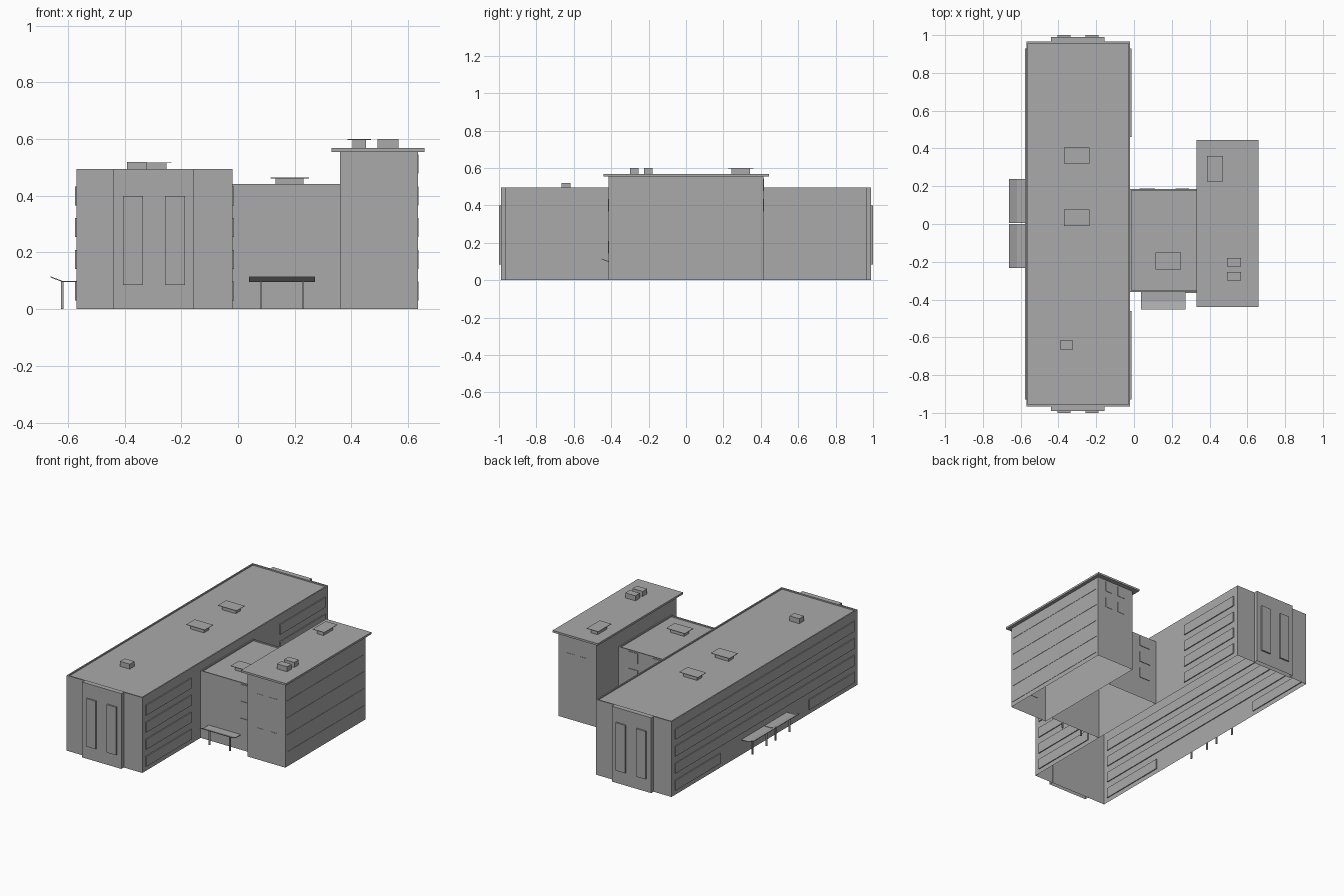
import bpy, bmesh

cube = bpy.data.objects.get("Cube")
if cube:
    bpy.data.objects.remove(cube, do_unlink=True)

grey = bpy.data.materials.new("concrete grey")
grey.use_nodes = True
grey.diffuse_color = (0.4, 0.4, 0.4, 1)
grey.node_tree.nodes["Principled BSDF"].inputs["Base Color"].default_value = (0.4, 0.4, 0.4, 1)


def finish(name, bm):
    mesh = bpy.data.meshes.new(name)
    bm.to_mesh(mesh)
    bm.free()
    mesh.materials.append(grey)
    obj = bpy.data.objects.new(name, mesh)
    bpy.context.collection.objects.link(obj)
    return obj


def add_box(bm, x, y, z):
    """Add a box given its (low, high) extents."""
    verts = bmesh.ops.create_cube(bm, size=1)["verts"]
    for v in verts:
        for i, (a, b) in enumerate((x, y, z)):
            v.co[i] = (a + b) / 2 + v.co[i] * (b - a)
    return verts


def box(name, x, y, z):
    bm = bmesh.new()
    add_box(bm, x, y, z)
    return finish(name, bm)


def shell(name, x, y, height, rim=0.0, drop=0.008):
    """Hollow block open at the bottom, with an optional raised parapet."""
    bm = bmesh.new()
    add_box(bm, x, y, (0, height))
    bm.normal_update()
    floor = [f for f in bm.faces if f.normal.z < -0.9]
    bmesh.ops.delete(bm, geom=floor, context="FACES_ONLY")
    if rim:
        top = [f for f in bm.faces if f.normal.z > 0.9]
        bmesh.ops.inset_region(bm, faces=top, thickness=rim)
        inner = bmesh.ops.extrude_discrete_faces(bm, faces=top)["faces"]
        bmesh.ops.translate(bm, verts=inner[0].verts, vec=(0, 0, -drop))
    return finish(name, bm)


def windows(name, axis, wall, spans, bands, depth):
    """Thin window panels straddling a wall that faces along the axis."""
    bm = bmesh.new()
    across = (wall - depth, wall + depth)
    for span in spans:
        for band in bands:
            if axis == "x":
                add_box(bm, across, span, band)
            else:
                add_box(bm, span, across, band)
    return finish(name, bm)


# Main blocks
shell("long_wing", (-0.57, -0.02), (-0.965, 0.965), 0.495, 0.012)
shell("link_wing", (-0.02, 0.36), (-0.36, 0.185), 0.442, 0.01)
shell("tall_wing", (0.36, 0.635), (-0.415, 0.415), 0.555)
box("tall_wing_roof_slab", (0.33, 0.658), (-0.44, 0.445), (0.555, 0.568))

# Projecting stair bays with tall windows on both ends
for side, s in (("front", -1), ("back", 1)):
    shell(f"{side}_stair_bay", (-0.44, -0.155), sorted((s * 0.96, s * 0.99)), 0.495)
    windows(f"{side}_stair_windows", "y", s * 0.99,
            [(-0.405, -0.335), (-0.257, -0.187)], [(0.085, 0.4)], 0.01)

# Window strips of the long wing
floors = [(0.03 + 0.112 * i, 0.097 + 0.112 * i) for i in range(5)]
ends = [(-0.93, -0.46), (0.46, 0.93)]
windows("long_wing_outer_strips", "x", -0.57, [(-0.93, 0.93)], floors[1:4], 0.006)
windows("long_wing_outer_ground_strips", "x", -0.57, ends, floors[:1], 0.006)
windows("long_wing_inner_strips", "x", -0.02, ends, floors[:4], 0.006)

# Windows of the tall and link wings
windows("tall_wing_strips", "x", 0.635, [(-0.4, 0.4)], floors, 0.002)
small = [(0.425, 0.48), (0.52, 0.575)]
windows("tall_wing_front_windows", "y", -0.415, small, floors[1:4:2], 0.002)
windows("tall_wing_back_windows", "y", 0.415, small, floors[3:], 0.002)
windows("link_front_windows", "y", -0.36, [(0.27, 0.33)], floors[1:4], 0.004)
windows("link_back_windows", "y", 0.185, [(0.03, 0.11), (0.22, 0.29)], floors[1:4], 0.004)


# Rooftop vents: a box with an overhanging lid
def vent(name, x, y, base, height, lip=0.018):
    box(name + "_body", (x[0] + lip, x[1] - lip), (y[0] + lip, y[1] - lip),
        (base - 0.01, base + height))
    box(name + "_lid", x, y, (base + height, base + height + 0.003))


vent("long_roof_vent_back", (-0.37, -0.235), (0.32, 0.405), 0.495, 0.02)
vent("long_roof_vent_middle", (-0.37, -0.235), (-0.01, 0.078), 0.495, 0.02)
vent("link_roof_vent", (0.115, 0.25), (-0.24, -0.152), 0.442, 0.019)
vent("tall_roof_vent", (0.386, 0.47), (0.225, 0.36), 0.568, 0.029)
box("long_roof_hatch", (-0.392, -0.322), (-0.665, -0.617), (0.485, 0.52))
for i, y in enumerate((-0.3, -0.225)):
    box(f"tall_roof_hatch_{i + 1}", (0.493, 0.567), (y, y + 0.046), (0.568, 0.601))


# Entrance canopies: a folded plate on two posts, built facing the front
def canopy(name, location, turn=0.0):
    bm = bmesh.new()
    half, thick = 0.117, 0.004
    profile = [(0, 0.1), (-0.05, 0.1), (-0.092, 0.116)]
    loop = profile + [(y, z - thick) for y, z in reversed(profile)]
    face = bm.faces.new([bm.verts.new((-half, y, z)) for y, z in loop])
    out = bmesh.ops.extrude_face_region(bm, geom=[face])["geom"]
    moved = [v for v in out if isinstance(v, bmesh.types.BMVert)]
    bmesh.ops.translate(bm, verts=moved, vec=(2 * half, 0, 0))
    for x in (-0.074, 0.074):
        add_box(bm, (x - 0.004, x + 0.004), (-0.054, -0.046), (0, 0.098))
    bmesh.ops.recalc_face_normals(bm, faces=bm.faces)
    obj = finish(name, bm)
    obj.location = location
    obj.rotation_euler.z = turn


canopy("front_canopy", (0.155, -0.36, 0))
for i, y in enumerate((-0.117, 0.122)):
    canopy(f"side_canopy_{i + 1}", (-0.57, y, 0), -1.5708)
